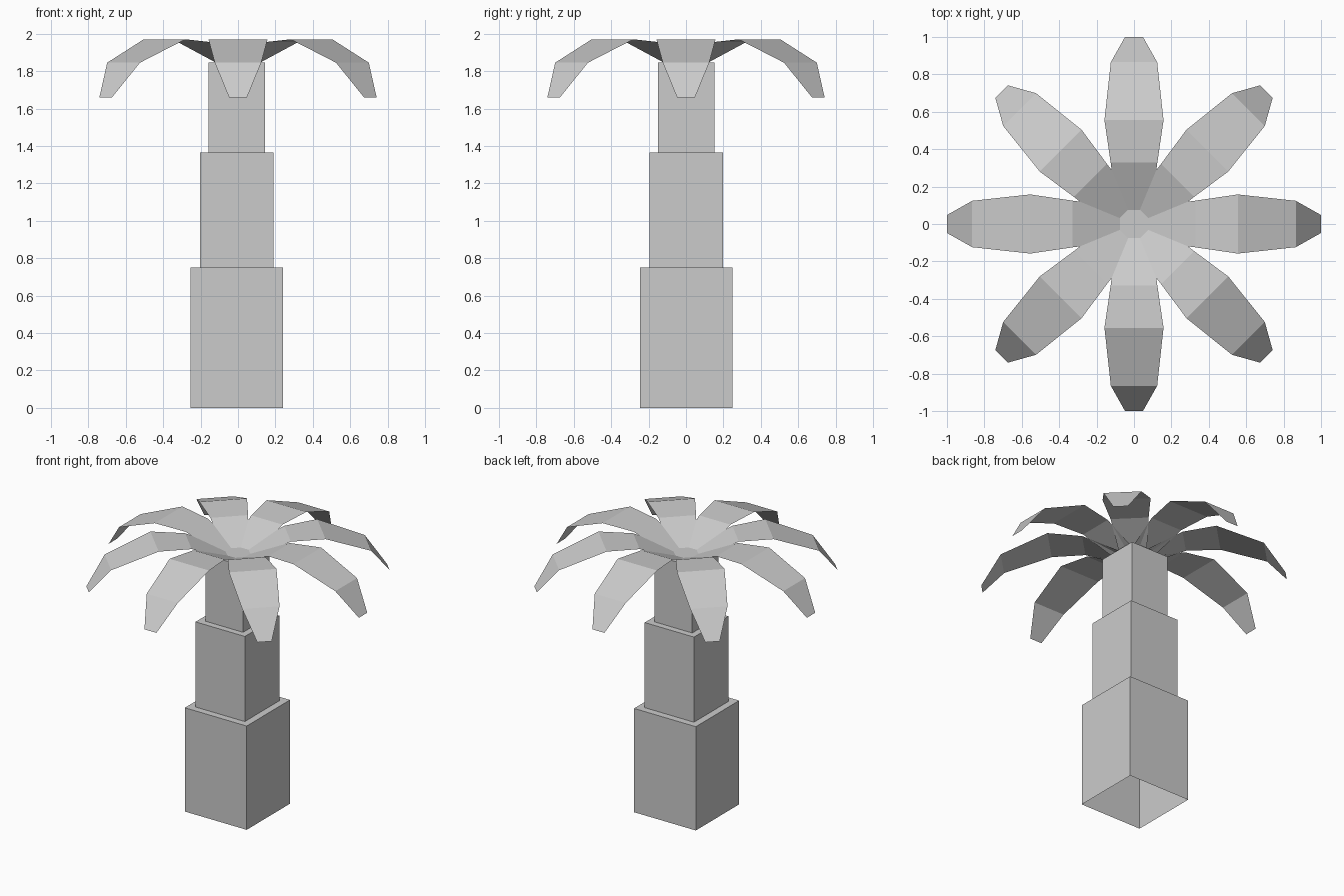
import bpy, bmesh
from math import cos, sin, pi

if "Cube" in bpy.data.objects:
    bpy.data.objects.remove(bpy.data.objects["Cube"])


def make_object(name, bm):
    mesh = bpy.data.meshes.new(name)
    bm.to_mesh(mesh)
    bm.free()
    obj = bpy.data.objects.new(name, mesh)
    bpy.context.collection.objects.link(obj)
    return obj


def trunk_block(name, half, z0, z1):
    """Square block, open underneath."""
    bm = bmesh.new()
    bmesh.ops.create_cube(bm, size=1)
    for v in bm.verts:
        v.co.x = v.co.x * 2 * half - 0.006
        v.co.y = v.co.y * 2 * half + 0.002
        v.co.z = z0 if v.co.z < 0 else z1
    bm.normal_update()
    bottom = [f for f in bm.faces if f.normal.z < -0.5]
    bmesh.ops.delete(bm, geom=bottom, context='FACES')
    return make_object(name, bm)


# Frond outline: distance from centre, half width, height
FROND = [
    (0.0, 0.08, 1.812),
    (0.33, 0.125, 1.955),
    (0.555, 0.158, 1.97),
    (0.865, 0.124, 1.845),
    (1.0, 0.048, 1.66),
]


def frond(name, angle):
    """Single-sided arched leaf strip pointing outward at the given angle."""
    c, s = cos(angle), sin(angle)
    bm = bmesh.new()
    rows = [[bm.verts.new((r * c - t * s, r * s + t * c, z)) for t in (-w, w)]
            for r, w, z in FROND]
    for a, b in zip(rows, rows[1:]):
        bm.faces.new((a[0], b[0], b[1], a[1]))
    return make_object(name, bm)


# Stepped trunk
trunk_block("trunk_lower", 0.247, 0.0, 0.75)
trunk_block("trunk_middle", 0.197, 0.75, 1.365)
trunk_block("trunk_upper", 0.151, 1.365, 1.845)

# Crown of eight fronds
for i in range(8):
    frond(f"frond_{i + 1}", i * pi / 4)
